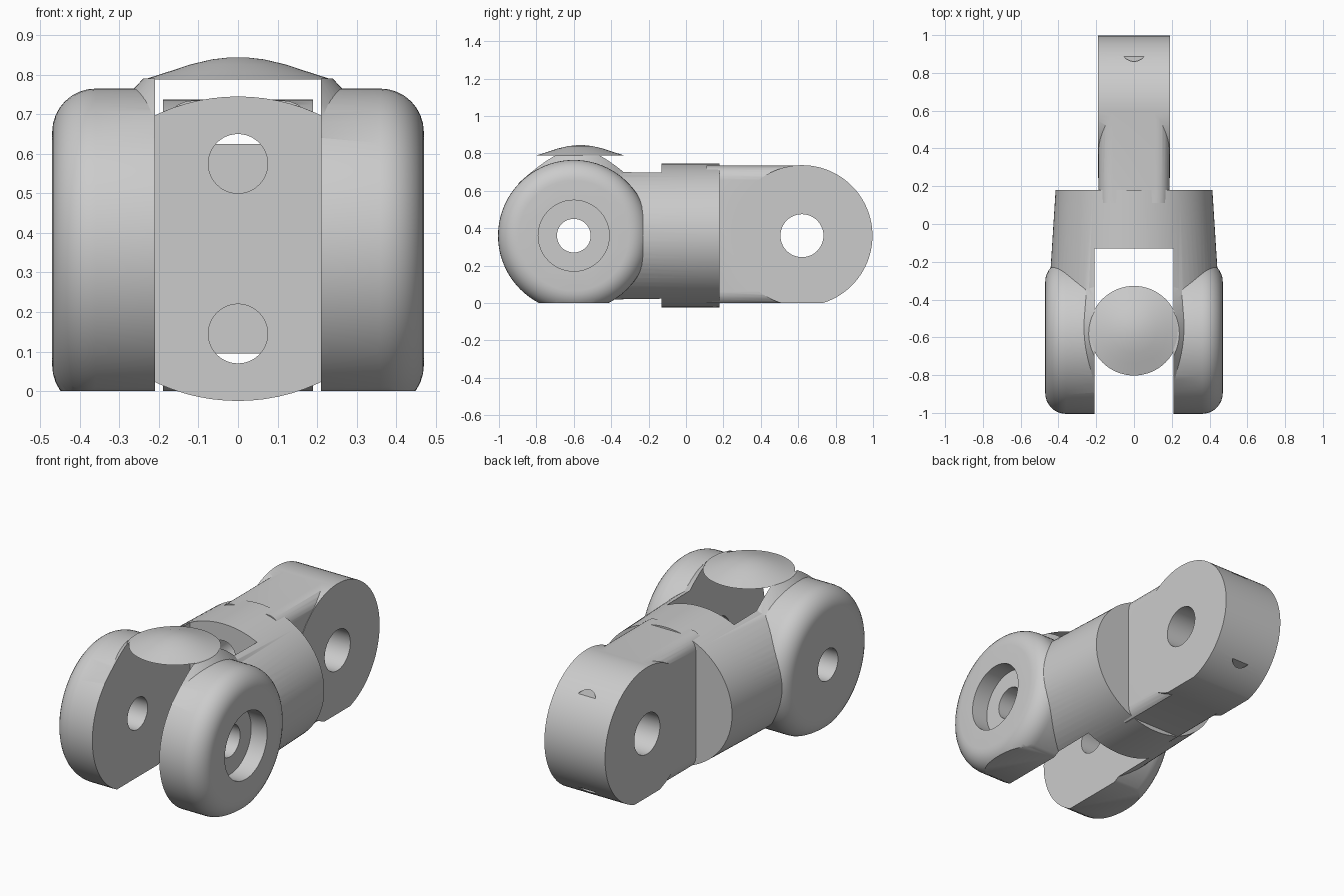
import bpy, bmesh, math
from mathutils import Vector

if "Cube" in bpy.data.objects:
    bpy.data.objects.remove(bpy.data.objects["Cube"], do_unlink=True)

grey = bpy.data.materials.new("plain_grey")
grey.use_nodes = True
COLOUR = (0.6, 0.6, 0.6, 1)
grey.diffuse_color = COLOUR
grey.node_tree.nodes["Principled BSDF"].inputs["Base Color"].default_value = COLOUR

FRAMES = {"x": ("x", "y", "z"), "y": ("y", "x", "z"), "z": ("z", "x", "y")}
AXIS_Z = 0.36                      # height shared by both pivots and the barrel
FORK_Y, TONGUE_Y = -0.6, 0.62      # pivot positions
SLOT = 0.21                        # half width between the fork cheeks


def finish(name, bm):
    bmesh.ops.recalc_face_normals(bm, faces=bm.faces)
    mesh = bpy.data.meshes.new(name)
    bm.to_mesh(mesh)
    bm.free()
    mesh.materials.append(grey)
    obj = bpy.data.objects.new(name, mesh)
    bpy.context.collection.objects.link(obj)
    return obj


def lathe(name, axis, centre, rings, n=64):
    """Stack elliptical rings (offset, radius_u, radius_v) along an axis."""
    bm = bmesh.new()
    along, u, v = FRAMES[axis]
    loops = []
    for offset, ru, rv in rings:
        loop = []
        for i in range(n):
            a = math.tau * i / n
            p = Vector(centre)
            setattr(p, along, getattr(p, along) + offset)
            setattr(p, u, getattr(p, u) + ru * math.cos(a))
            setattr(p, v, getattr(p, v) + rv * math.sin(a))
            loop.append(bm.verts.new(p))
        loops.append(loop)
    for a, b in zip(loops, loops[1:]):
        for i in range(n):
            j = (i + 1) % n
            bm.faces.new((a[i], a[j], b[j], b[i]))
    bm.faces.new(loops[0])
    bm.faces.new(loops[-1])
    return finish(name, bm)


def rod(name, axis, centre, start, end, r, n=48):
    return lathe(name, axis, centre, [(start, r, r), (end, r, r)], n)


def box(name, low, high):
    bm = bmesh.new()
    bmesh.ops.create_cube(bm, size=1)
    for v in bm.verts:
        v.co = [lo if c < 0 else hi for c, lo, hi in zip(v.co, low, high)]
    return finish(name, bm)


def apply_modifier(obj, mod):
    bpy.context.view_layer.objects.active = obj
    bpy.ops.object.modifier_apply(modifier=mod.name)


def combine(obj, operation, *others):
    for other in others:
        mod = obj.modifiers.new(operation, "BOOLEAN")
        mod.operation, mod.solver, mod.object = operation, "EXACT", other
        apply_modifier(obj, mod)


# Cutters
slot = box("slot_cutter", (-SLOT, -1.2, -0.3), (SLOT, -0.13, 1.2))
ground = box("ground_cutter", (-1, -1.5, -0.5), (1, 1.5, 0))
cheek_back = box("cheek_back_cutter", (-1, -0.23, -0.5), (1, 0.5, 1.2))
fork_pin = rod("fork_pin_cutter", "x", (0, FORK_Y, AXIS_Z), -1, 1, 0.09)
counterbore = rod("counterbore_cutter", "x", (0, FORK_Y, AXIS_Z), 0.37, 1, 0.19)
tongue_pin = rod("tongue_pin_cutter", "x", (0, TONGUE_Y, AXIS_Z), -1, 1, 0.115)
bore_stop = box("bore_stop_cutter", (-0.3, 0.3, 0.095), (0.3, 1.4, 0.625))
bores = [rod("bore_cutter", "y", (0, 0, z), -0.3, 1.2, 0.075) for z in (0.575, 0.145)]
for bore in bores:
    combine(bore, "DIFFERENCE", bore_stop)

# Cheeks: discs with a rounded outer rim, flattened behind
cheeks = []
for side, sign in (("left", 1), ("right", -1)):
    rim = [(0.15, 0.405)] + [
        (0.36 + 0.11 * math.sin(t), 0.295 + 0.11 * math.cos(t))
        for t in (math.pi / 2 * k / 8 for k in range(9))]
    cheek = lathe(side + "_cheek", "x", (0, FORK_Y, AXIS_Z),
                  [(sign * d, r, r) for d, r in rim], 96)
    combine(cheek, "DIFFERENCE", cheek_back)
    cheeks.append(cheek)

# Fork: elliptical barrel with arms, a sloped collar and the two cheeks
fork = lathe("fork", "y", (0, 0, AXIS_Z),
             [(-0.45, 0.455, 0.385), (0.18, 0.415, 0.385)], 80)
collar = lathe("collar", "z", (0, -0.58, 0), [(0.64, 0.38, 0.38), (0.79, 0.24, 0.24)])
combine(fork, "UNION", *cheeks, collar)
combine(fork, "DIFFERENCE", slot, ground, fork_pin, counterbore, *bores)

# Tongue: round-ended head on a neck with softened long edges
tongue = rod("tongue", "x", (0, TONGUE_Y, AXIS_Z), -0.19, 0.19, 0.377, 96)
neck = box("neck", (-0.188, 0.11, -0.015), (0.188, TONGUE_Y, 0.735))
bevel = neck.modifiers.new("soft_edges", "BEVEL")
bevel.limit_method, bevel.width, bevel.segments = "WEIGHT", 0.075, 6
weights = neck.data.attributes.new("bevel_weight_edge", "FLOAT", "EDGE")
for edge in neck.data.edges:
    a, b = (neck.data.vertices[i].co for i in edge.vertices)
    weights.data[edge.index].value = float(abs(a.y - b.y) > 0.1)
apply_modifier(neck, bevel)
combine(tongue, "UNION", neck)
combine(tongue, "DIFFERENCE", ground, tongue_pin, *bores)

# Domed cap bridging the cheeks
dome = [(0.788, 0.237), (0.808, 0.175), (0.826, 0.12), (0.839, 0.065), (0.844, 0.02)]
cap = lathe("cap", "z", (0, -0.565, 0), [(z, r, r) for z, r in dome])

# Remove used pieces and shade the parts
for piece in [slot, ground, cheek_back, fork_pin, counterbore, tongue_pin,
              bore_stop, collar, neck, *bores, *cheeks]:
    bpy.data.objects.remove(piece, do_unlink=True)
bpy.ops.object.select_all(action="DESELECT")
for part in (fork, tongue, cap):
    part.select_set(True)
bpy.context.view_layer.objects.active = fork
bpy.ops.object.shade_smooth_by_angle(angle=math.radians(30))
